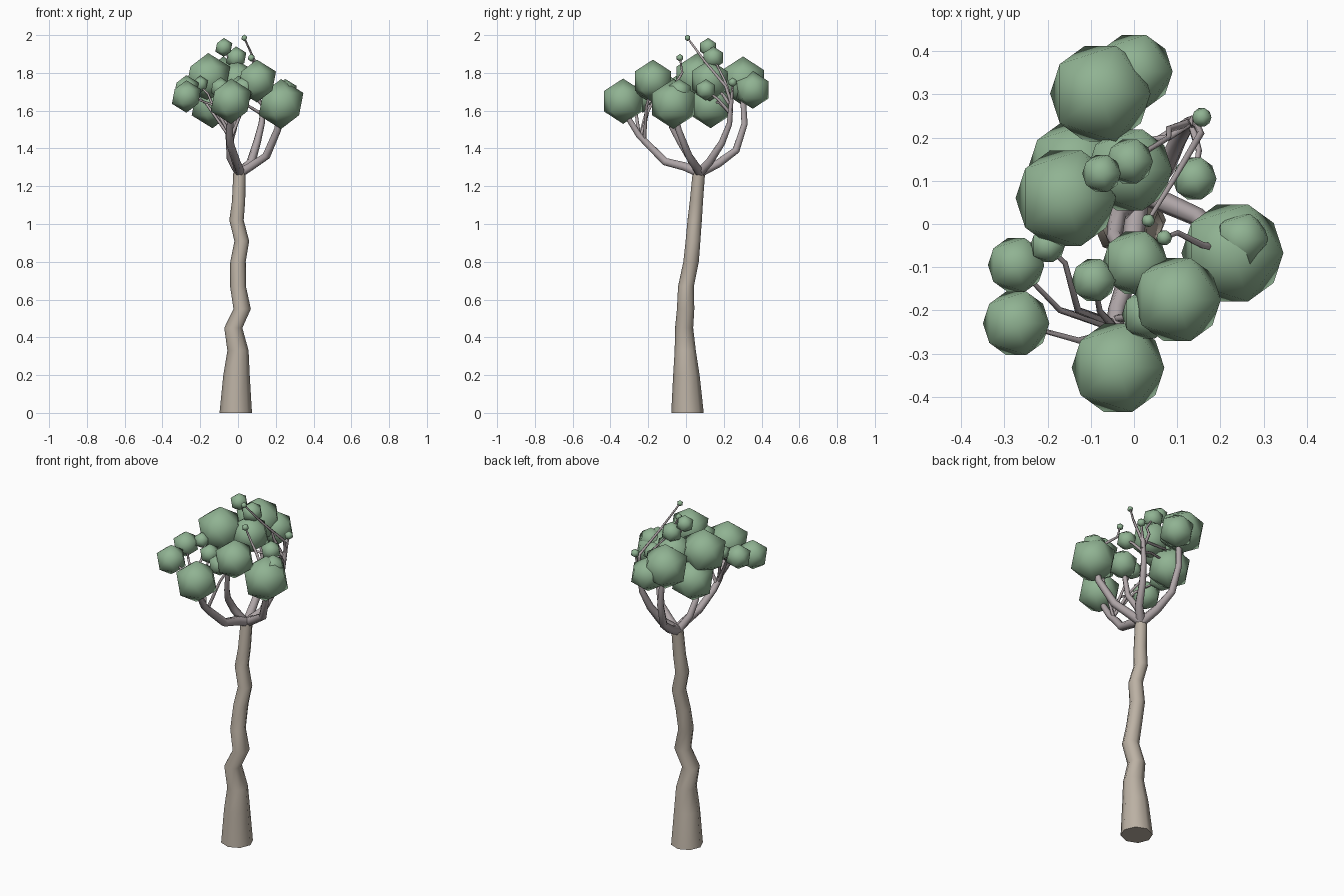
import bpy, bmesh, math
from mathutils import Vector


def material(name, rgb):
    m = bpy.data.materials.new(name)
    m.diffuse_color = (*rgb, 1)
    return m


TRUNK = material("trunk_bark", (0.50, 0.44, 0.37))
BRANCH = material("branch_bark", (0.43, 0.38, 0.39))
LEAF = material("leaves", (0.28, 0.45, 0.29))


def finish(bm, name, mat):
    bmesh.ops.recalc_face_normals(bm, faces=bm.faces)
    for f in bm.faces:
        f.smooth = len(f.verts) < 5
    me = bpy.data.meshes.new(name)
    bm.to_mesh(me)
    bm.free()
    me.materials.append(mat)
    ob = bpy.data.objects.new(name, me)
    bpy.context.collection.objects.link(ob)


def tube(name, path, mat, sides, level=False):
    """Tapered low-poly tube; path holds (x, y, z, radius)."""
    bm = bmesh.new()
    pts = [Vector(p[:3]) for p in path]
    rings = []
    for i, p in enumerate(pts):
        t = pts[min(i + 1, len(pts) - 1)] - pts[max(i - 1, 0)]
        t = Vector((0, 0, 1)) if level else t.normalized()
        u = (Vector((1, 0.01, 0)) - t * t.dot(Vector((1, 0.01, 0)))).normalized()
        v = t.cross(u)
        ring = []
        for k in range(sides):
            a = math.tau * k / sides
            ring.append(bm.verts.new(p + (u * math.cos(a) + v * math.sin(a)) * path[i][3]))
        rings.append(ring)
    for a, b in zip(rings, rings[1:]):
        for k in range(sides):
            n = (k + 1) % sides
            bm.faces.new((a[k], a[n], b[n], b[k]))
    bm.faces.new(rings[0])
    bm.faces.new(rings[-1])
    finish(bm, name, mat)


def limb(name, pts, r0, r1, sides=6):
    n = len(pts) - 1
    tube(name, [(*p, r0 + (r1 - r0) * i / n) for i, p in enumerate(pts)], BRANCH, sides)


# Crooked trunk
tube("trunk", [
    (-0.012, 0.008, 0, 0.086), (-0.008, 0.002, 0.2, 0.07), (0, -0.004, 0.33, 0.056),
    (-0.025, -0.01, 0.45, 0.048), (0.022, -0.002, 0.55, 0.046), (0, 0, 0.67, 0.042),
    (0, 0.027, 0.8, 0.041), (0.02, 0.037, 0.91, 0.039), (-0.008, 0.046, 1.02, 0.038),
    (0.003, 0.055, 1.12, 0.035), (0.008, 0.068, 1.27, 0.033)], TRUNK, 8, True)

# Main branches fanning from the trunk top
limb("front_branch", [(0.01, 0.075, 1.27), (0, -0.01, 1.305), (-0.01, -0.11, 1.33),
     (-0.04, -0.2, 1.42), (-0.045, -0.25, 1.47), (-0.038, -0.33, 1.6)], 0.028, 0.016)
limb("right_branch", [(0.01, 0.075, 1.27), (0.06, 0.055, 1.30), (0.15, 0.015, 1.36),
     (0.21, -0.04, 1.5), (0.228, -0.065, 1.62)], 0.028, 0.016)
limb("back_branch", [(0.01, 0.07, 1.27), (-0.02, 0.17, 1.32), (-0.04, 0.265, 1.39),
     (-0.05, 0.31, 1.53), (-0.06, 0.3, 1.7)], 0.028, 0.016)
limb("back_right_branch", [(0.01, 0.07, 1.27), (0.07, 0.125, 1.33), (0.1, 0.19, 1.43),
     (0.125, 0.23, 1.53), (0.14, 0.24, 1.66)], 0.028, 0.013)
limb("middle_branch", [(0.005, 0.06, 1.27), (-0.04, 0.02, 1.35), (-0.045, -0.03, 1.43),
     (-0.02, -0.075, 1.51), (0, -0.09, 1.68)], 0.024, 0.013)

# Thin twigs
TWIGS = [
    [(-0.045, -0.25, 1.48), (-0.13, -0.27, 1.63), (-0.273, -0.23, 1.68)],
    [(-0.05, -0.24, 1.47), (-0.17, -0.2, 1.64), (-0.273, -0.095, 1.71)],
    [(-0.05, -0.23, 1.46), (-0.13, -0.2, 1.62), (-0.16, -0.09, 1.69), (-0.2, -0.05, 1.73)],
    [(-0.045, -0.24, 1.46), (-0.08, -0.2, 1.6), (-0.093, -0.13, 1.72)],
    [(-0.045, -0.22, 1.44), (0.03, -0.21, 1.62), (0.1, -0.175, 1.75)],
    [(0.14, 0.24, 1.64), (0.155, 0.21, 1.73), (0.09, 0.1, 1.86), (0.033, 0.008, 1.985)],
    [(0.14, 0.24, 1.6), (0.08, 0.22, 1.72), (0.08, 0.2, 1.77), (-0.01, 0.145, 1.88)],
    [(0.14, 0.24, 1.62), (0.08, 0.2, 1.68), (-0.07, 0.18, 1.7), (-0.158, 0.06, 1.76)],
    [(0.13, 0.24, 1.58), (0.03, 0.18, 1.64), (-0.13, 0.14, 1.65)],
    [(0.13, 0.24, 1.58), (0.15, 0.17, 1.66), (0.14, 0.105, 1.71)],
    [(0.14, 0.24, 1.64), (0.157, 0.247, 1.75)],
    [(0.22, -0.06, 1.62), (0.16, -0.05, 1.75), (0.1, -0.02, 1.8), (0.07, -0.032, 1.88)],
    [(-0.01, 0.145, 1.8), (-0.075, 0.117, 1.93)],
]
for i, t in enumerate(TWIGS):
    limb(f"twig_{i + 1}", t, 0.010, 0.005, 5)

# Leaf clumps: x, y, z, radius (smooth-shaded icosahedra)
CLUMPS = [
    (-0.037, -0.333, 1.65, 0.12), (0.228, -0.067, 1.635, 0.132), (-0.078, 0.302, 1.757, 0.13),
    (0, 0.353, 1.71, 0.1), (-0.158, 0.06, 1.775, 0.13), (0.1, -0.175, 1.757, 0.113),
    (0.003, -0.09, 1.7, 0.085), (-0.273, -0.095, 1.715, 0.073), (-0.273, -0.23, 1.675, 0.086),
    (-0.2, -0.05, 1.74, 0.045), (-0.093, -0.13, 1.72, 0.057), (-0.075, 0.117, 1.935, 0.05),
    (-0.01, 0.145, 1.88, 0.06), (0.14, 0.105, 1.71, 0.057), (0.157, 0.247, 1.75, 0.025),
    (0.033, 0.008, 1.985, 0.017), (0.07, -0.032, 1.88, 0.02), (-0.01, 0.125, 1.76, 0.11),
    (-0.135, 0.13, 1.63, 0.123), (0.03, -0.21, 1.72, 0.065), (0.25, -0.035, 1.7, 0.068),
]
for i, (x, y, z, r) in enumerate(CLUMPS):
    bm = bmesh.new()
    bmesh.ops.create_icosphere(bm, subdivisions=1, radius=r)
    bmesh.ops.translate(bm, verts=bm.verts, vec=(x, y, z))
    finish(bm, f"leaf_clump_{i + 1}", LEAF)
